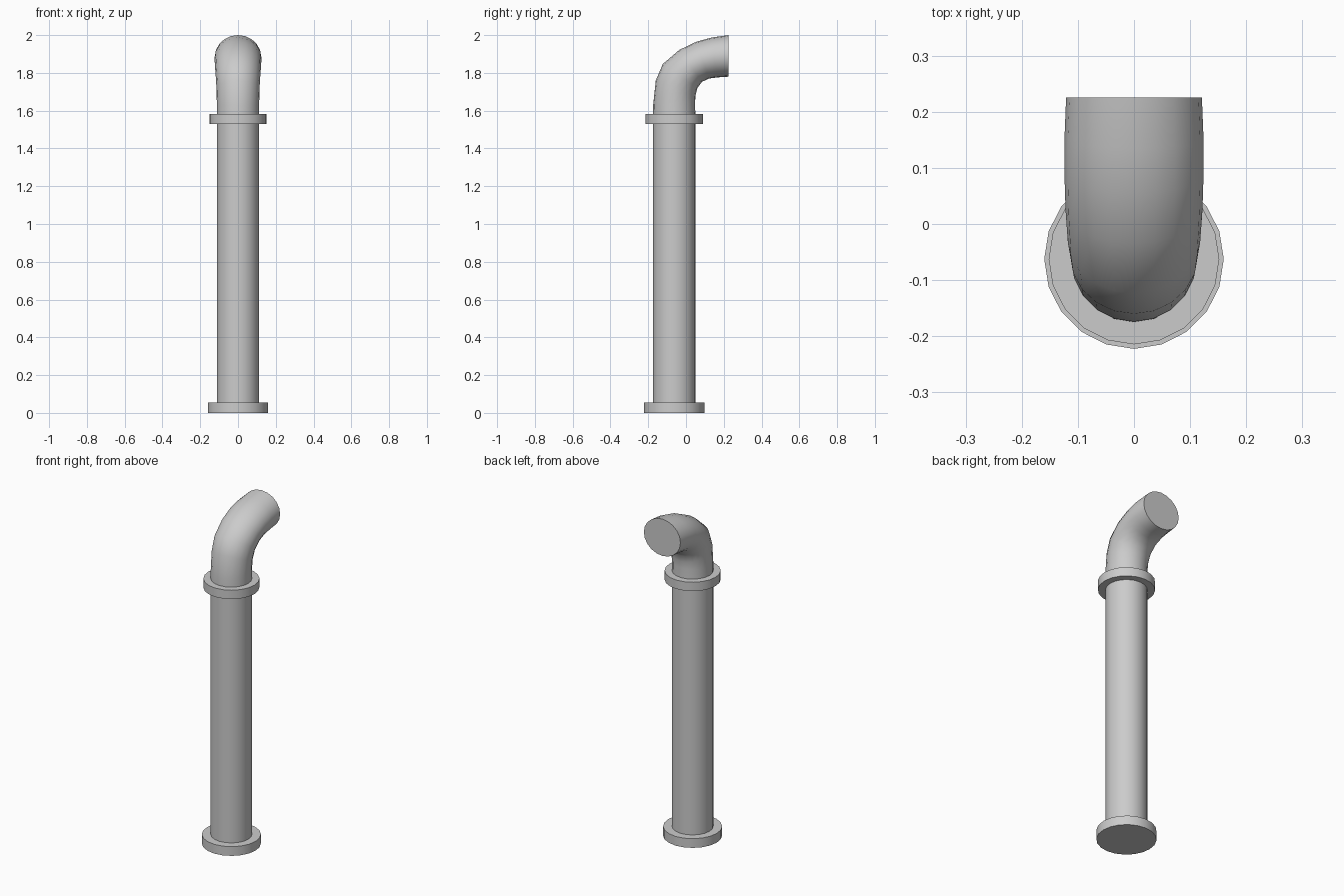
import bpy, bmesh
from math import sin, cos, pi, radians
from mathutils import Vector

cube = bpy.data.objects.get("Cube")
if cube:
    bpy.data.objects.remove(cube, do_unlink=True)

SIDES = 20
AXIS_Y = -0.0625
PIPE_R = 0.112

steel = bpy.data.materials.new("grey steel")
steel.use_nodes = True
steel.diffuse_color = (0.6, 0.6, 0.6, 1)
steel.node_tree.nodes["Principled BSDF"].inputs["Base Color"].default_value = (0.6, 0.6, 0.6, 1)


def tube(name, sections):
    """Skin rings, each spanning an outer and inner (y, z) point with a half width in x."""
    bm = bmesh.new()
    rings = []
    for outer, inner, half_width in sections:
        a, b = Vector((0, *outer)), Vector((0, *inner))
        centre, radius = (a + b) / 2, (a - b) / 2
        side = Vector((half_width, 0, 0))
        angles = [2 * pi * i / SIDES for i in range(SIDES)]
        rings.append([bm.verts.new(centre + radius * cos(t) + side * sin(t)) for t in angles])
    for low, high in zip(rings, rings[1:]):
        for i in range(SIDES):
            j = (i + 1) % SIDES
            bm.faces.new((low[i], low[j], high[j], high[i]))
    bm.faces.new(rings[0])
    bm.faces.new(rings[-1])
    bmesh.ops.recalc_face_normals(bm, faces=bm.faces)
    mesh = bpy.data.meshes.new(name)
    bm.to_mesh(mesh)
    bm.free()
    mesh.materials.append(steel)
    obj = bpy.data.objects.new(name, mesh)
    bpy.context.collection.objects.link(obj)
    bpy.ops.object.select_all(action="DESELECT")
    obj.select_set(True)
    bpy.context.view_layer.objects.active = obj
    bpy.ops.object.shade_smooth_by_angle(angle=radians(40))


def upright(name, radius, bottom, top):
    front, back = AXIS_Y - radius, AXIS_Y + radius
    tube(name, [((front, z), (back, z), radius) for z in (bottom, top)])


# Straight pipe and its two collars
upright("base_flange", 0.16, 0, 0.055)
upright("riser_pipe", PIPE_R, 0.03, 1.56)
upright("upper_collar", 0.152, 1.53, 1.583)

# Bent outlet, slightly wider through the curve
tube("elbow_outlet", [
    ((-0.175, 1.56), (0.05, 1.56), PIPE_R),
    ((-0.174, 1.63), (0.048, 1.64), PIPE_R),
    ((-0.16, 1.76), (0.05, 1.68), 0.114),
    ((-0.123, 1.847), (0.06, 1.72), 0.118),
    ((-0.035, 1.922), (0.085, 1.753), 0.122),
    ((0.055, 1.965), (0.122, 1.77), 0.124),
    ((0.135, 1.987), (0.165, 1.776), 0.124),
    ((0.225, 2.0), (0.225, 1.78), 0.121),
])
